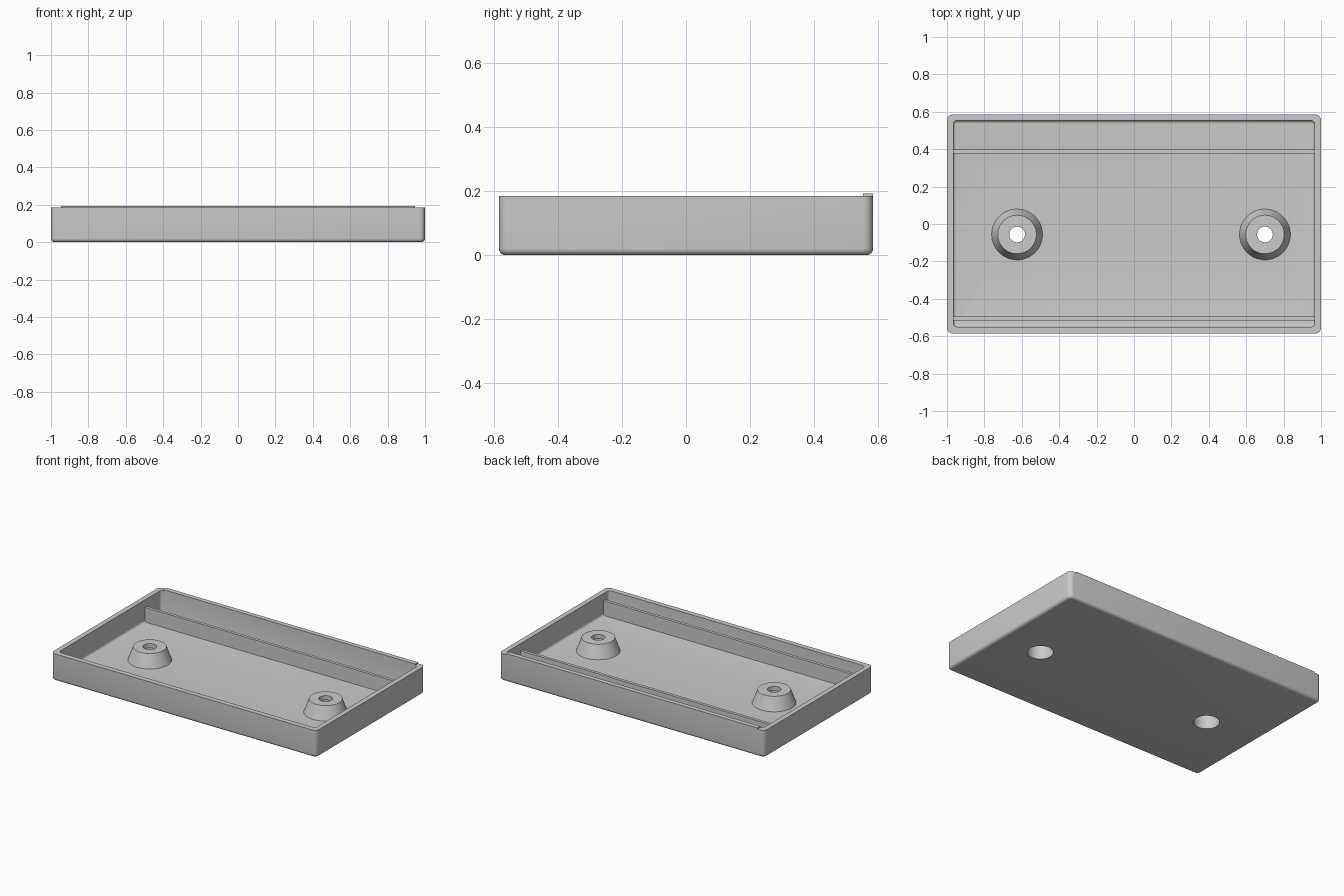
import bpy, bmesh, math

old = bpy.data.objects.get("Cube")
if old:
    bpy.data.objects.remove(old, do_unlink=True)

grey = bpy.data.materials.new("light_grey")
grey.use_nodes = True
grey.diffuse_color = (0.6, 0.6, 0.6, 1)
grey.node_tree.nodes["Principled BSDF"].inputs["Base Color"].default_value = grey.diffuse_color


def finish(name, bm):
    bmesh.ops.recalc_face_normals(bm, faces=bm.faces)
    mesh = bpy.data.meshes.new(name)
    bm.to_mesh(mesh)
    bm.free()
    mesh.materials.append(grey)
    obj = bpy.data.objects.new(name, mesh)
    bpy.context.collection.objects.link(obj)
    return obj


def smooth(obj):
    bpy.ops.object.select_all(action='DESELECT')
    obj.select_set(True)
    bpy.context.view_layer.objects.active = obj
    bpy.ops.object.shade_smooth_by_angle(angle=math.radians(30))


def box(name, lo, hi, corner=0, bottom=0):
    """Box between two corners, with rounded upright and bottom edges."""
    bm = bmesh.new()
    bmesh.ops.create_cube(bm, size=1)
    for v in bm.verts:
        v.co = [(a + b) / 2 + c * (b - a) for a, b, c in zip(lo, hi, v.co)]

    def flat(e):
        return abs(e.verts[0].co.z - e.verts[1].co.z) < 1e-5

    if corner:
        bmesh.ops.bevel(bm, geom=[e for e in bm.edges if not flat(e)], offset=corner,
                        segments=5, profile=0.5, affect='EDGES')
    if bottom:
        rim = [e for e in bm.edges if flat(e) and e.verts[0].co.z < lo[2] + 1e-5]
        bmesh.ops.bevel(bm, geom=rim, offset=bottom, segments=5, profile=0.5, affect='EDGES')
    return finish(name, bm)


def lathe(name, profile, x, y, sides=64):
    """Closed (radius, height) profile turned about an upright axis."""
    bm = bmesh.new()
    rings = []
    for r, z in profile:
        rings.append([bm.verts.new((x + r * math.cos(2 * math.pi * i / sides),
                                    y + r * math.sin(2 * math.pi * i / sides), z))
                      for i in range(sides)])
    for a, b in zip(rings, rings[1:] + rings[:1]):
        for i in range(sides):
            j = (i + 1) % sides
            bm.faces.new((a[i], a[j], b[j], b[i]))
    return finish(name, bm)


def drill(name, x, y, radius, depth):
    bm = bmesh.new()
    bmesh.ops.create_cone(bm, cap_ends=True, segments=64, radius1=radius, radius2=radius, depth=depth)
    bmesh.ops.translate(bm, verts=bm.verts, vec=(x, y, 0))
    return finish(name, bm)


def cut(obj, cutter):
    cutter.hide_render = True
    mod = obj.modifiers.new("cut", 'BOOLEAN')
    mod.operation = 'DIFFERENCE'
    mod.solver = 'EXACT'
    mod.object = cutter
    bpy.context.view_layer.objects.active = obj
    bpy.ops.object.modifier_apply(modifier=mod.name)
    bpy.data.objects.remove(cutter, do_unlink=True)


FLOOR, RIM = 0.035, 0.185
HOLE_R = 0.08
bosses = {"right": (-0.625, -0.056), "left": (0.70, -0.056)}

# Tray shell with hollow interior and screw recesses through the floor
tray = box("tray", (-1, -0.585, 0), (1, 0.585, RIM), 0.03, 0.02)
cut(tray, box("cavity_cutter", (-0.966, -0.55, FLOOR), (0.966, 0.553, 0.3), 0.02, 0.015))
for side, (x, y) in bosses.items():
    cut(tray, drill("hole_cutter", x, y, HOLE_R, 0.2))
smooth(tray)

# Conical screw bosses, stepped inside
for side, (x, y) in bosses.items():
    smooth(lathe(side + "_boss", [(0.136, FLOOR), (0.103, 0.125), (0.042, 0.125),
                                  (0.042, 0.095), (HOLE_R, 0.095), (HOLE_R, FLOOR)], x, y))

# Long ribs across the floor
for name, y in (("back_rib", 0.377), ("front_rib", -0.515)):
    box(name, (-0.97, y, 0.02), (0.97, y + 0.021, 0.135))

# Thin raised lip on the back wall
box("back_lip", (-0.947, 0.553, RIM), (0.947, 0.585, 0.193))
